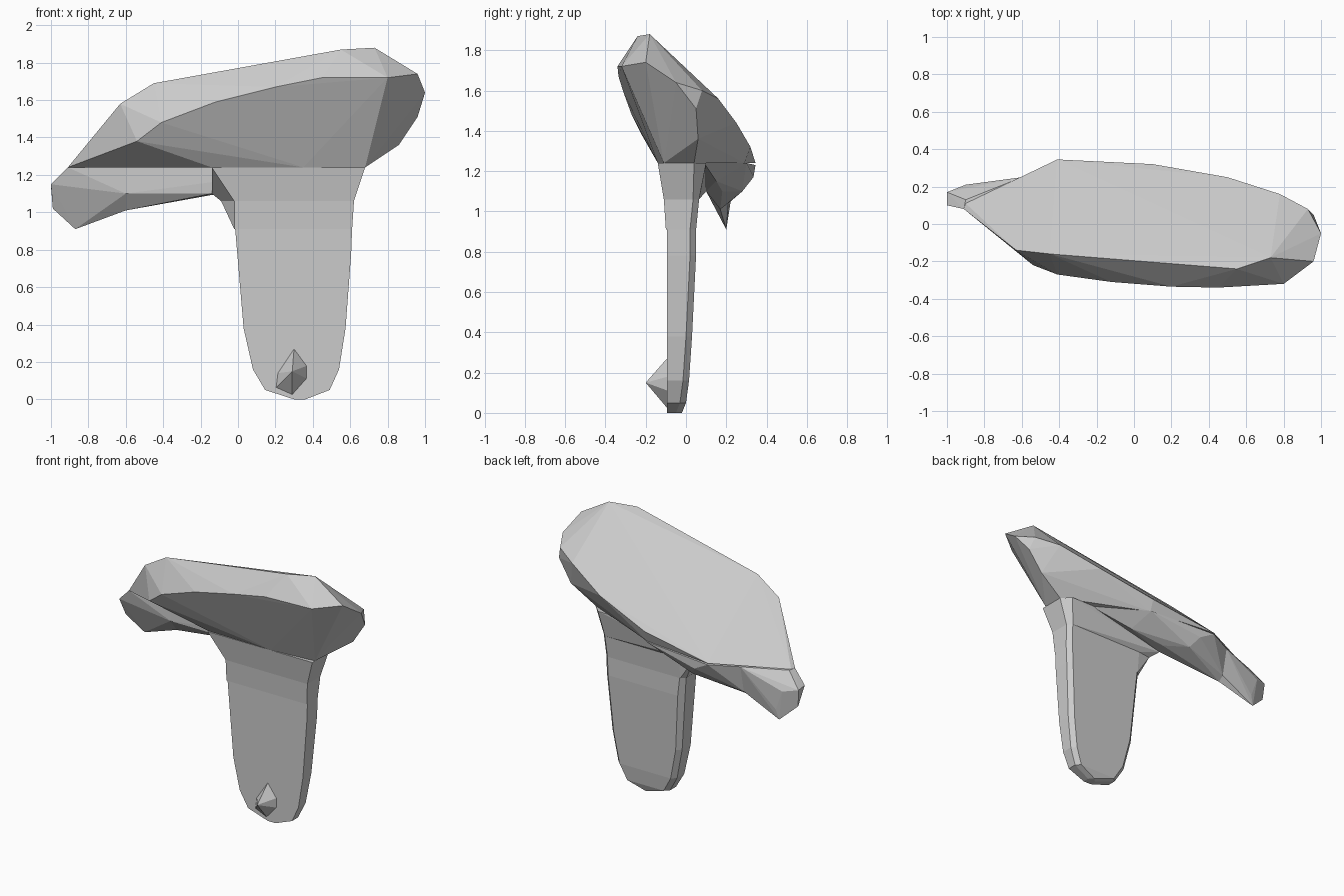
import bpy
import bmesh
import math

# Remove the default object only
default_cube = bpy.data.objects.get("Cube")
if default_cube:
    bpy.data.objects.remove(default_cube, do_unlink=True)

# Single flat colour
grey = bpy.data.materials.new("plain_grey")
grey.use_nodes = True
grey_colour = (0.6, 0.6, 0.6, 1)
grey.diffuse_color = grey_colour
principled = next(node for node in grey.node_tree.nodes if node.type == "BSDF_PRINCIPLED")
principled.inputs["Base Color"].default_value = grey_colour


def faceted_part(name, *point_groups):
    """Wrap groups of corner points in one faceted convex solid."""
    mesh_builder = bmesh.new()
    for group in point_groups:
        for point in group:
            mesh_builder.verts.new(point)
    hull = bmesh.ops.convex_hull(mesh_builder, input=mesh_builder.verts[:])
    unused = {item for item in hull["geom_interior"] + hull["geom_unused"]
              if isinstance(item, bmesh.types.BMVert)}
    bmesh.ops.delete(mesh_builder, geom=list(unused), context="VERTS")
    bmesh.ops.dissolve_limit(mesh_builder, angle_limit=math.radians(2),
                             verts=mesh_builder.verts[:], edges=mesh_builder.edges[:])
    bmesh.ops.recalc_face_normals(mesh_builder, faces=mesh_builder.faces[:])
    mesh = bpy.data.meshes.new(name)
    mesh_builder.to_mesh(mesh)
    mesh_builder.free()
    mesh.materials.append(grey)
    part = bpy.data.objects.new(name, mesh)
    bpy.context.collection.objects.link(part)
    return part


def section(left, right, front, back, height, chamfer):
    """Horizontal cross-section with its rear corners chamfered."""
    return [(left, front, height), (right, front, height),
            (right, back - chamfer, height), (right - chamfer, back, height),
            (left + chamfer, back, height), (left, back - chamfer, height)]


# Tapered handle: each row is left, right, back, height; front stays flat
handle_rows = [(-.015, .61, .05, .91), (0, .605, .05, .78), (.03, .575, .03, .38),
               (.08, .54, .015, .16), (.145, .49, 0, .05), (.3, .36, -.02, 0)]
faceted_part("handle", *[section(left, right, -.095, back, height, .03)
                         for left, right, back, height in handle_rows])

# Two collars joining the handle to the head
faceted_part("lower_collar",
             section(-.02, .61, -.1, .05, .91, .03),
             section(-.02, .62, -.11, .065, 1.06, .03),
             [(-.09, .05, 1.06)])
faceted_part("upper_collar",
             section(-.02, .62, -.11, .065, 1.06, .03),
             section(-.14, .68, -.14, .1, 1.24, .06),
             [(-.09, .05, 1.06), (-.14, .1, 1.1)])

# Tilted head: broad sloping back, folded front and rounded end
head_tip = [(-.91, .08, 1.24), (-.9, .11, 1.24)]
head_upper_rim = [(-.63, -.14, 1.58), (-.45, -.16, 1.69),
                  (.55, -.24, 1.87), (.73, -.18, 1.88)]
head_front_ridge = [(-.54, -.22, 1.38), (-.41, -.27, 1.48), (-.12, -.31, 1.59),
                    (.2, -.335, 1.67), (.45, -.34, 1.72), (.8, -.32, 1.72)]
head_rear_rim = [(-.41, .345, 1.24), (.1, .32, 1.32), (.5, .25, 1.44),
                 (.78, .16, 1.56), (.93, .08, 1.6)]
head_end = [(.96, -.2, 1.74), (1, -.05, 1.64), (.96, .05, 1.51), (.86, .06, 1.36)]
head_underside = [(-.14, -.13, 1.24), (.35, -.14, 1.24), (.68, -.11, 1.24),
                  (.68, .04, 1.24), (.3, .2, 1.24), (.1, .29, 1.24)]
faceted_part("head", head_tip, head_upper_rim, head_front_ridge,
             head_rear_rim, head_end, head_underside)

# Belly under the rear of the head
arm_joint = [(-.6, .1, 1.24), (-.6, .1, 1.1), (-.6, .17, 1.01),
             (-.6, .21, 1.04), (-.6, .25, 1.23)]
belly_rear = [(-.41, .345, 1.23), (-.3, .335, 1.17), (-.25, .28, 1.1),
              (.1, .3, 1.24)]
belly_inner = [(-.14, .1, 1.24), (-.14, .1, 1.1), (-.1, .18, 1.1),
               (.15, .15, 1.15), (.45, .09, 1.24)]
faceted_part("head_belly", arm_joint, belly_rear, belly_inner)

# Drooping tip beyond the belly
tip_end = [(-.91, .08, 1.24), (-.9, .13, 1.24), (-1, .1, 1.15), (-1, .17, 1.14),
           (-.99, .16, 1.02), (-.87, .2, .91), (-.85, .21, .98), (-.9, .21, 1.12)]
faceted_part("arm_tip", arm_joint, tip_end)

# Pointed stud low on the front of the handle
stud_base = [(.3, .275), (.37, .18), (.37, .11), (.29, .02), (.2, .06), (.21, .14)]
faceted_part("front_stud", [(across, -.09, height) for across, height in stud_base],
             [(.29, -.2, .15)])
